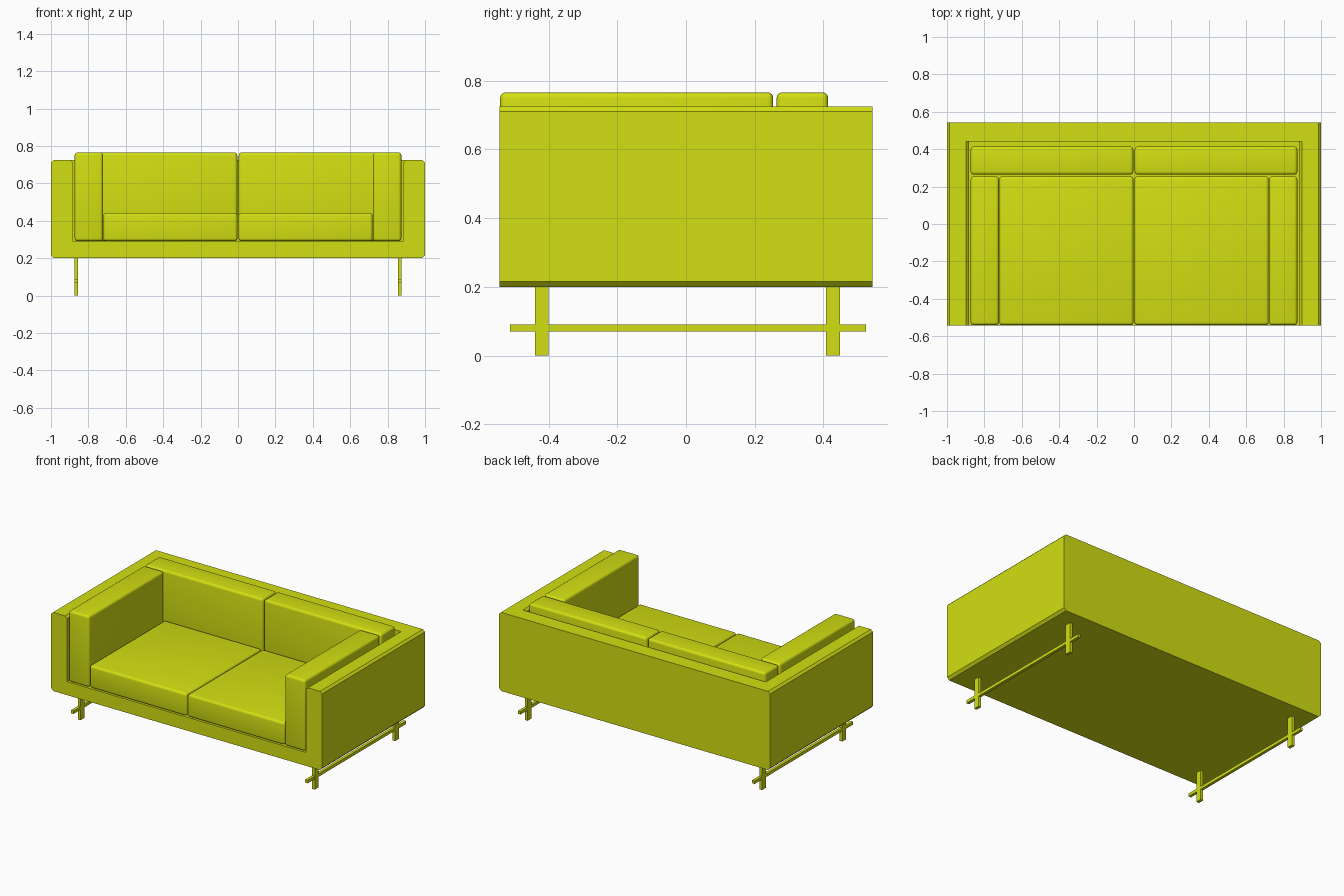
import bpy, bmesh, math

if "Cube" in bpy.data.objects:
    bpy.data.objects.remove(bpy.data.objects["Cube"])

mat = bpy.data.materials.new("yellow_green")
mat.diffuse_color = (0.65, 0.74, 0.006, 1)
mat.use_nodes = True
mat.node_tree.nodes["Principled BSDF"].inputs["Base Color"].default_value = mat.diffuse_color


def add_mesh(name, bm):
    bmesh.ops.recalc_face_normals(bm, faces=bm.faces[:])
    me = bpy.data.meshes.new(name)
    bm.to_mesh(me)
    bm.free()
    me.materials.append(mat)
    ob = bpy.data.objects.new(name, me)
    bpy.context.collection.objects.link(ob)
    return ob


def box(name, xs, ys, zs, bevel=0.0):
    bm = bmesh.new()
    bmesh.ops.create_cube(bm, size=1)
    for v in bm.verts:
        v.co = [r[0] if c < 0 else r[1] for c, r in zip(v.co, (xs, ys, zs))]
    if bevel:
        bmesh.ops.bevel(bm, geom=bm.edges[:], offset=bevel, offset_type='OFFSET',
                        segments=4, profile=0.5, affect='EDGES')
        for f in bm.faces:
            f.smooth = True
    return add_mesh(name, bm)


def mirrored(name, xs, ys, zs, bevel=0.0):
    for side, s in (("left", -1), ("right", 1)):
        box(f"{side}_{name}", sorted(s * x for x in xs), ys, zs, bevel)


# Outer shell: chamfered U-shaped tray closed by a back wall
FRONT, INNER_BACK, BACK = -0.543, 0.44, 0.543
outer = [(-0.986, 0.725), (-1, 0.711), (-1, 0.216), (-0.984, 0.2),
         (0.984, 0.2), (1, 0.216), (1, 0.711), (0.986, 0.725)]
inner = [(0.897, 0.725), (0.882, 0.711), (0.882, 0.29),
         (-0.882, 0.29), (-0.882, 0.711), (-0.897, 0.725)]
bm = bmesh.new()


def ring(points, y):
    return [bm.verts.new((x, y, z)) for x, z in points]


of, ob = ring(outer, FRONT), ring(outer, BACK)
inf, inb = ring(inner, FRONT), ring(inner, INNER_BACK)
bm.faces.new(of + inf)
bm.faces.new(ob)
bm.faces.new(inb)
for a, b in ((of, ob), (inf, inb)):
    for i in range(len(a) - 1):
        bm.faces.new((a[i], a[i + 1], b[i + 1], b[i]))
# Flat top rim running round both arms and the back
bm.faces.new((of[-1], ob[-1], ob[0], of[0], inf[-1], inb[-1], inb[0], inf[0]))
add_mesh("sofa_shell", bm)

# Cushions
mirrored("seat_cushion", (0.003, 0.72), (-0.541, 0.254), (0.291, 0.442), 0.016)
mirrored("arm_cushion", (0.722, 0.873), (-0.541, 0.254), (0.291, 0.766), 0.016)
mirrored("back_cushion", (0.004, 0.873), (0.264, 0.414), (0.291, 0.766), 0.016)

# Flat legs and the long rail crossing each pair
mirrored("front_leg", (0.855, 0.875), (-0.44, -0.40), (0, 0.201))
mirrored("back_leg", (0.855, 0.875), (0.408, 0.448), (0, 0.201))
mirrored("leg_rail", (0.8555, 0.8745), (-0.513, 0.524), (0.07, 0.09))
